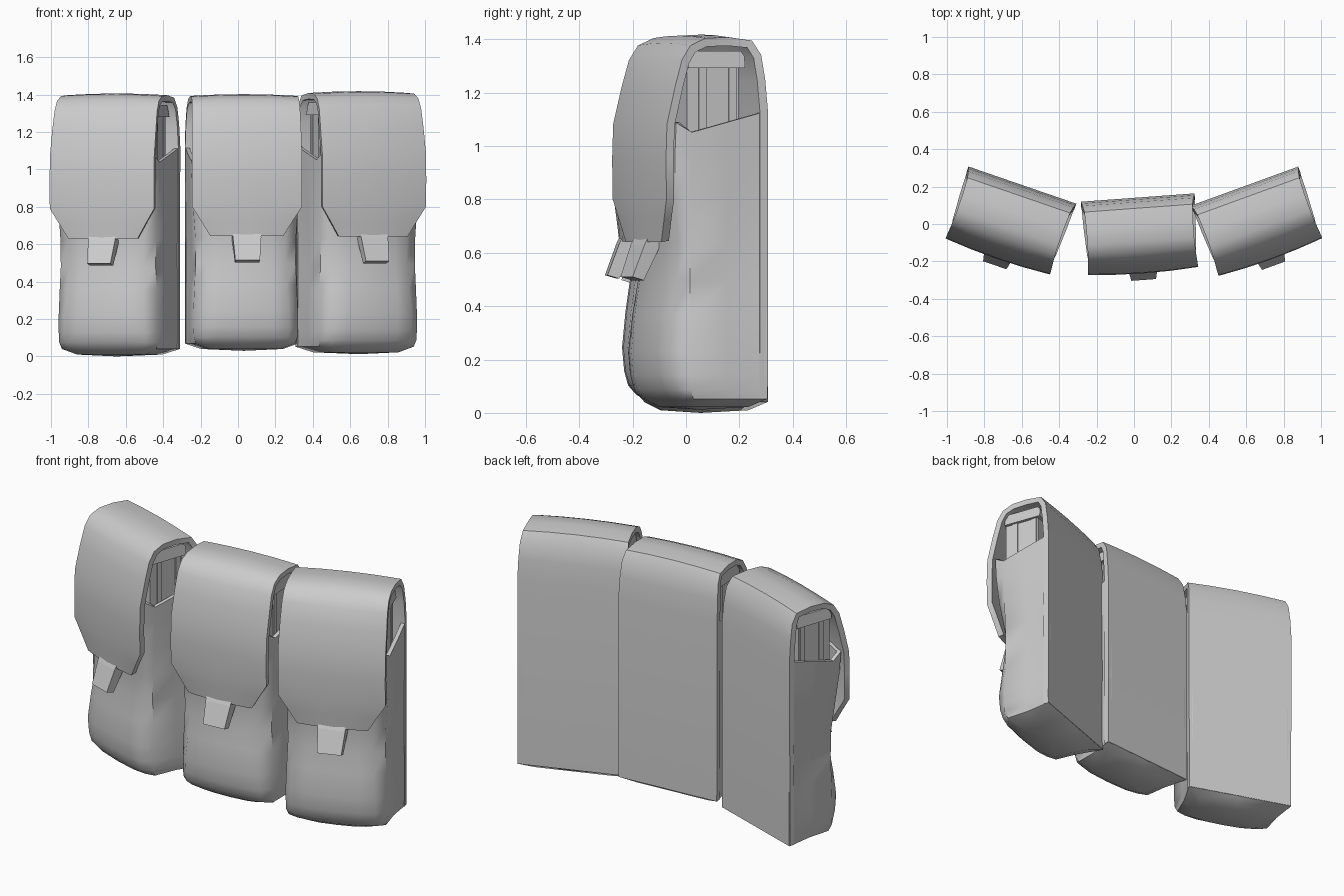
import bpy, bmesh, math
from mathutils import Matrix

if "Cube" in bpy.data.objects:
    bpy.data.objects.remove(bpy.data.objects["Cube"])

fabric = bpy.data.materials.new("grey_fabric")
fabric.diffuse_color = (0.6, 0.6, 0.6, 1)
fabric.use_nodes = True
fabric.node_tree.nodes["Principled BSDF"].inputs["Base Color"].default_value = fabric.diffuse_color


def make(name, verts, faces, mat, thick=0, angle=45, smooth=True):
    """Mesh object with optional wall thickness added inwards."""
    me = bpy.data.meshes.new(name)
    me.from_pydata(verts, [], faces)
    me.materials.append(fabric)
    ob = bpy.data.objects.new(name, me)
    bpy.context.collection.objects.link(ob)
    ob.matrix_world = mat
    bpy.ops.object.select_all(action='DESELECT')
    ob.select_set(True)
    bpy.context.view_layer.objects.active = ob
    if thick:
        mod = ob.modifiers.new("wall", 'SOLIDIFY')
        mod.thickness = thick
        mod.offset = -1
        bpy.ops.object.modifier_apply(modifier="wall")
    if smooth:
        bpy.ops.object.shade_smooth_by_angle(angle=math.radians(angle))
    return ob


def prism(name, outline, half_bottom, half_top, z_mid, mat):
    """Side outline (y, z) extruded across x, narrower or wider below z_mid."""
    n = len(outline)
    verts = [(s * (half_top if z > z_mid else half_bottom), y, z)
             for s in (-1, 1) for y, z in outline]
    faces = [tuple(range(n)), tuple(range(2 * n - 1, n - 1, -1))]
    faces += [(i, n + i, n + (i + 1) % n, (i + 1) % n) for i in range(n)]
    ob = make(name, verts, faces, mat, smooth=False)
    bm = bmesh.new()
    bm.from_mesh(ob.data)
    bmesh.ops.recalc_face_normals(bm, faces=bm.faces)
    bm.to_mesh(ob.data)
    bm.free()


def box(name, x, y0, y1, z0, z1, mat):
    prism(name, [(y0, z0), (y1, z0), (y1, z1), (y0, z1)], x, x, 0, mat)


# Body rings: height, front depth, half width, corner rounding
RINGS = [(0.04, -0.125, 0.275, 0.06), (0.075, -0.155, 0.285, 0.06),
         (0.13, -0.17, 0.288, 0.06), (0.22, -0.178, 0.288, 0.06),
         (0.36, -0.165, 0.282, 0.065), (0.48, -0.148, 0.276, 0.07),
         (0.62, -0.145, 0.278, 0.065), (0.80, -0.165, 0.29, 0.045),
         (0.95, -0.172, 0.297, 0.03), (1.04, -0.172, 0.30, 0.02)]


def pouch_body(prefix, mat):
    verts, faces = [], []
    for k, (z, f, w, c) in enumerate(RINGS):
        half = [(-0.304, 0.2), (-w, 0.05), (-w + 0.008, -0.095 if k else -0.08),
                (-w + c, f + 0.018), (-w / 2, f)]
        ring = [(0, 0.2)] + half + [(0, f - 0.006)] + [(-x, y) for x, y in reversed(half)]
        for x, y in ring:
            rise = 0
            if k == len(RINGS) - 1:
                # the rim is lowest at the front corner of the side opening
                rise = (y + 0.095) * (0.27 if y > -0.096 else -0.6)
            verts.append((x, y, z + rise))
    n = len(ring)
    # the back is left to the panel that continues into the flap
    for k in range(len(RINGS) - 1):
        for a in range(1, n - 1):
            faces.append((k * n + a, k * n + a + 1, (k + 1) * n + a + 1, (k + 1) * n + a))
    # slightly bowed underside
    base = len(verts)
    verts += [(x * 0.72, 0.04 + (y - 0.04) * 0.72, 0.01) for x, y, z in verts[:n]]
    verts.append((0, 0.04, 0))
    for a in range(n):
        b = (a + 1) % n
        faces += [(b, a, base + a, base + b), (base + n, base + b, base + a)]
    make(prefix + "_body", verts, faces, mat, 0.022)


# Back panel and flap path, up the back, over the top, down the front: y, z, half width
FLAP = [(0.203, 0.041, 0.303), (0.203, 1.12, 0.305), (0.193, 1.24, 0.302),
        (0.179, 1.33, 0.297), (0.145, 1.383, 0.290), (0.05, 1.396, 0.286),
        (-0.04, 1.392, 0.286), (-0.1, 1.365, 0.288), (-0.135, 1.31, 0.29),
        (-0.163, 1.21, 0.293), (-0.196, 1.07, 0.295), (-0.2, 0.94, 0.295),
        (-0.198, 0.79, 0.295), (-0.19, 0.71, 0.245), (-0.182, 0.628, 0.195)]


def flap(prefix, mat):
    verts, faces = [], []
    cols = (-1, -0.9, -0.5, 0, 0.5, 0.9, 1)
    m = len(cols)
    for i, (y, z, w) in enumerate(FLAP):
        for t in cols:
            bulge = 1 - t * t
            up = 0.010 * bulge if 4 <= i <= 7 else 0
            out = 0.014 * bulge if i > 7 else 0
            verts.append((t * w, y - out, z + up))
    for i in range(len(FLAP) - 1):
        for j in range(m - 1):
            faces.append((i * m + j, (i + 1) * m + j, (i + 1) * m + j + 1, i * m + j + 1))
    make(prefix + "_back_and_flap", verts, faces, mat, 0.032)


def pouch(prefix, x, y, turn, z0, depth, height):
    mat = (Matrix.Translation((x, y, z0)) @ Matrix.Rotation(math.radians(turn), 4, 'Z')
           @ Matrix.Diagonal((1, depth, height, 1)))
    pouch_body(prefix, mat)
    flap(prefix, mat)
    # pull tab under the flap
    prism(prefix + "_pull_tab",
          [(-0.14, 0.65), (-0.19, 0.65), (-0.205, 0.62), (-0.25, 0.498),
           (-0.205, 0.485), (-0.15, 0.60)], 0.066, 0.076, 0.55, mat)
    # stored insert seen through the side openings
    box(prefix + "_insert", 0.252, -0.1, 0.105, 0.4, 1.30, mat)
    box(prefix + "_insert_front_rib", 0.258, -0.055, -0.025, 0.4, 1.29, mat)
    box(prefix + "_insert_back_rib", 0.258, 0.065, 0.095, 0.4, 1.29, mat)
    prism(prefix + "_insert_cap",
          [(-0.1, 1.28), (0.125, 1.28), (0.125, 1.325), (0.11, 1.345),
           (-0.075, 1.345), (-0.1, 1.325)], 0.27, 0.262, 1.3, mat)


pouch("left_pouch", -0.663, 0.016, -19, 0.0, 1.0, 1.0)
pouch("middle_pouch", 0.034, -0.056, 4.2, 0.03, 0.975, 0.976)
pouch("right_pouch", 0.661, 0.012, 20, 0.012, 1.0, 1.0)
